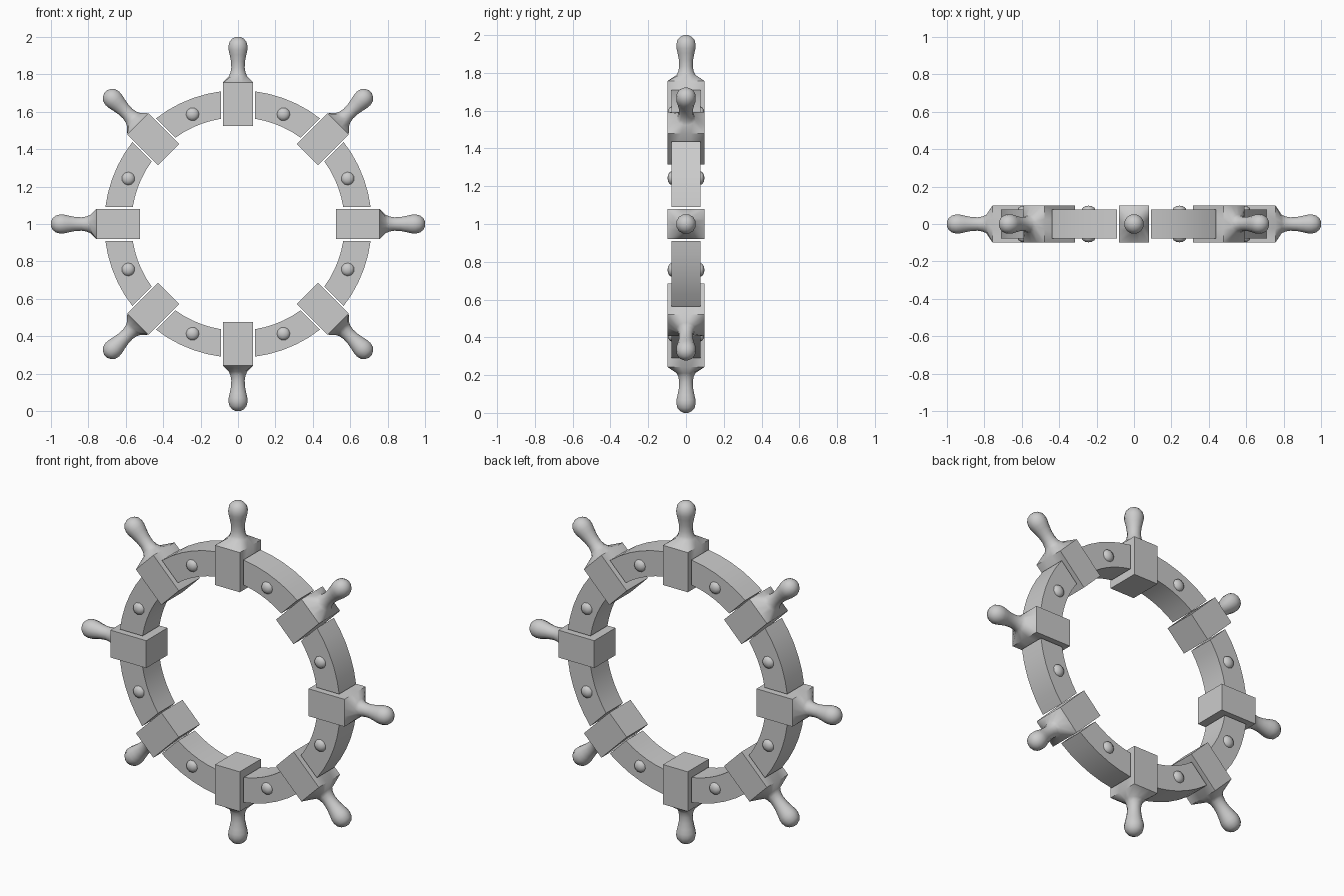
import bpy, bmesh
from math import sin, cos, tan, asin, pi, radians

cube = bpy.data.objects.get("Cube")
if cube:
    bpy.data.objects.remove(cube)

SPOKES = 8
STEP = 2 * pi / SPOKES
SIDES = 12

grey = bpy.data.materials.new("plain grey")
grey.use_nodes = True
GREY = (0.6, 0.6, 0.6, 1)
grey.diffuse_color = GREY
grey.node_tree.nodes["Principled BSDF"].inputs["Base Color"].default_value = GREY


def finish_mesh(bm, name):
    bmesh.ops.recalc_face_normals(bm, faces=bm.faces)
    mesh = bpy.data.meshes.new(name)
    bm.to_mesh(mesh)
    bm.free()
    mesh.materials.append(grey)
    return mesh


def ring_around(mesh, name, start, smooth_angle):
    """Place linked copies of a part around the wheel centre."""
    bpy.ops.object.select_all(action="DESELECT")
    for i in range(SPOKES):
        ob = bpy.data.objects.new(f"{name}_{i + 1}", mesh)
        bpy.context.collection.objects.link(ob)
        ob.location.z = 1
        ob.rotation_euler.y = start + i * STEP
        if i == 0:
            ob.select_set(True)
            bpy.context.view_layer.objects.active = ob
    bpy.ops.object.shade_smooth_by_angle(angle=radians(smooth_angle))


def loft(bm, rings):
    for a, b in zip(rings, rings[1:]):
        n = len(a)
        for i in range(n):
            j = (i + 1) % n
            bm.faces.new((a[i], a[j], b[j], b[i]))
    bm.faces.new(rings[0])
    bm.faces.new(rings[-1])


# Handle block: a rectangular block flowing into a turned grip
def section(bm, half_x, half_y, z, square):
    ring = []
    for i in range(SIDES):
        a = 2 * pi * (i + 0.5) / SIDES
        c, s = cos(a), sin(a)
        stretch = 1 / max(abs(c), abs(s)) if square else 1
        ring.append(bm.verts.new((half_x * c * stretch, half_y * s * stretch, z)))
    return ring


bm = bmesh.new()
rings = [section(bm, 0.08, 0.098, 0.525, True),
         section(bm, 0.08, 0.098, 0.757, True)]
grip = [(0.051, 0.79), (0.042, 0.808), (0.037, 0.835), (0.039, 0.87),
        (0.046, 0.905), (0.052, 0.93), (0.053, 0.95), (0.047, 0.974),
        (0.032, 0.991), (0.012, 1.0)]
rings += [section(bm, r, r, z, False) for r, z in grip]
loft(bm, rings)
sharp = [e for e in bm.edges
         if max(v.co.z for v in e.verts) < 0.77 and e.calc_face_angle(0) > 0.6]
bmesh.ops.bevel(bm, geom=sharp, offset=0.012, segments=2, profile=0.5, affect="EDGES")
ring_around(finish_mesh(bm, "handle_block"), "handle_block", 0, 50)

# Rim segment: curved bar whose ends run parallel to the blocks
bm = bmesh.new()
rings = []
PARTS = 5
for k in range(PARTS + 1):
    t = 2 * k / PARTS - 1
    ring = []
    for r, y in ((0.57, -0.078), (0.715, -0.078), (0.715, 0.078), (0.57, 0.078)):
        a = t * (STEP / 2 - asin(0.09 / r))
        ring.append(bm.verts.new((r * sin(a), y, r * cos(a))))
    rings.append(ring)
loft(bm, rings)
sharp = [e for e in bm.edges if e.calc_face_angle(0) > 0.6]
bmesh.ops.bevel(bm, geom=sharp, offset=0.013, segments=1, affect="EDGES")
ring_around(finish_mesh(bm, "rim_segment"), "rim_segment", STEP / 2, 30)

# Rivets: a domed stud on each side of every rim segment
bm = bmesh.new()
for side in (-1, 1):
    made = bmesh.ops.create_uvsphere(bm, u_segments=10, v_segments=6, radius=0.037)
    for v in made["verts"]:
        x, y, z = v.co
        v.co = (x, side * 0.074 + z * 0.65, y + 0.635)
ring_around(finish_mesh(bm, "rivet_pair"), "rivet_pair", STEP / 2, 50)
